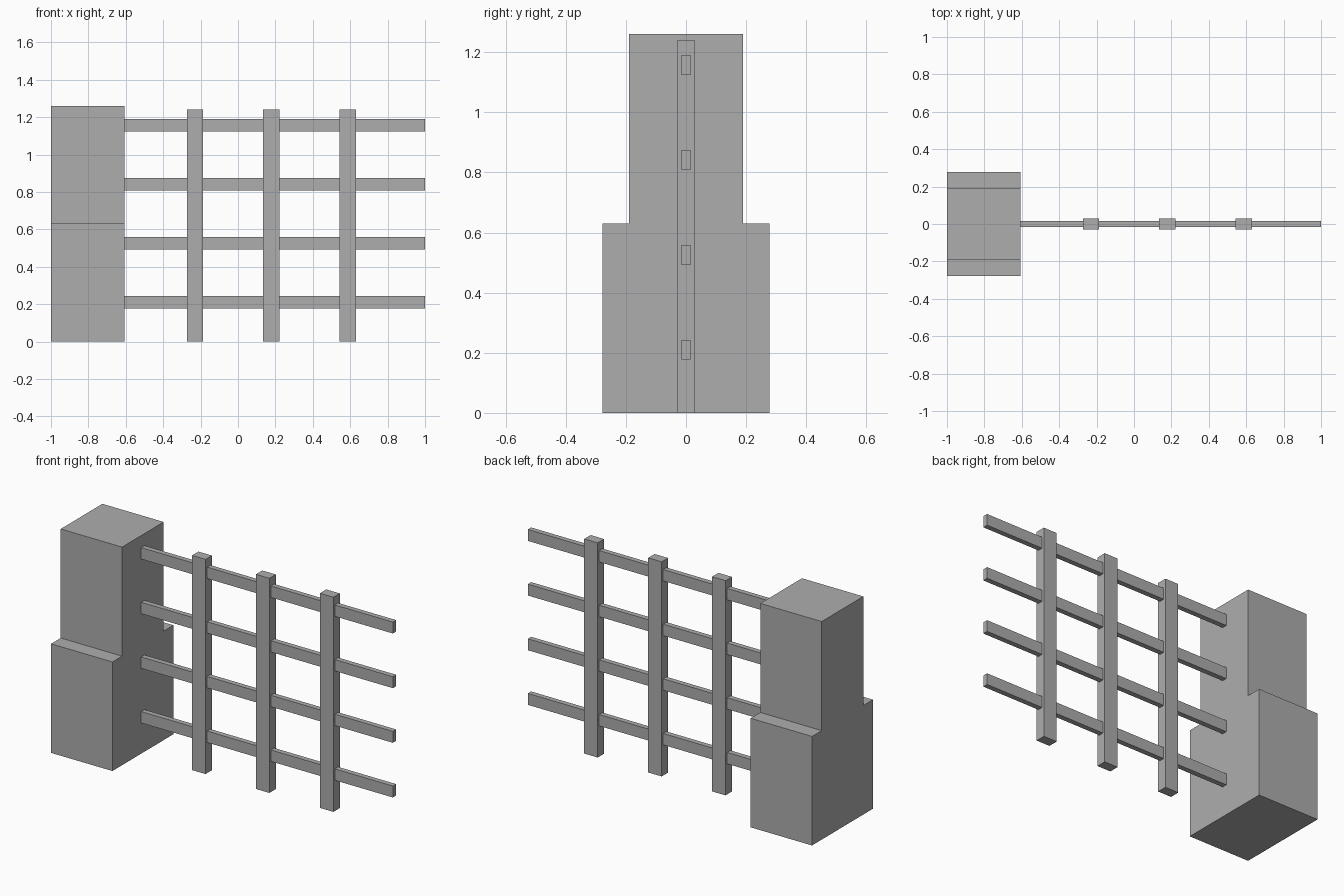
import bpy
import bmesh

default = bpy.data.objects.get("Cube")
if default:
    bpy.data.objects.remove(default, do_unlink=True)

# Single plain grey material
grey = bpy.data.materials.new("plain grey")
grey.use_nodes = True
colour = (0.42, 0.42, 0.42, 1.0)
grey.diffuse_color = colour
grey.node_tree.nodes["Principled BSDF"].inputs["Base Color"].default_value = colour


def add_object(name, bm):
    bmesh.ops.recalc_face_normals(bm, faces=bm.faces)
    mesh = bpy.data.meshes.new(name)
    bm.to_mesh(mesh)
    bm.free()
    mesh.materials.append(grey)
    obj = bpy.data.objects.new(name, mesh)
    bpy.context.collection.objects.link(obj)
    return obj


def box(name, low, high):
    bm = bmesh.new()
    bmesh.ops.create_cube(bm, size=1)
    for v in bm.verts:
        v.co = [(a + b) / 2 + c * (b - a) for a, b, c in zip(low, high, v.co)]
    return add_object(name, bm)


def extrude_profile(name, profile, x0, x1):
    bm = bmesh.new()
    face = bm.faces.new([bm.verts.new((x0, y, z)) for y, z in profile])
    new = bmesh.ops.extrude_face_region(bm, geom=[face], use_keep_orig=True)["geom"]
    moved = [g for g in new if isinstance(g, bmesh.types.BMVert)]
    bmesh.ops.translate(bm, verts=moved, vec=(x1 - x0, 0, 0))
    return add_object(name, bm)


# Stepped end pillar
PILLAR_X = -0.608
half = [(0.278, 0), (0.278, 0.63), (0.19, 0.63), (0.19, 1.26)]
profile = half + [(-y, z) for y, z in reversed(half)]
extrude_profile("end_pillar", profile, -1.0, PILLAR_X)

# Upright posts
for i, x in enumerate((-0.23, 0.178, 0.587), 1):
    box(f"upright_post_{i}", (x - 0.043, -0.029, 0), (x + 0.043, 0.029, 1.24))

# Horizontal rails
for i in range(4):
    z = 0.21 + i * 0.3157
    box(f"horizontal_rail_{i + 1}", (PILLAR_X, -0.015, z - 0.033), (1.0, 0.015, z + 0.033))
